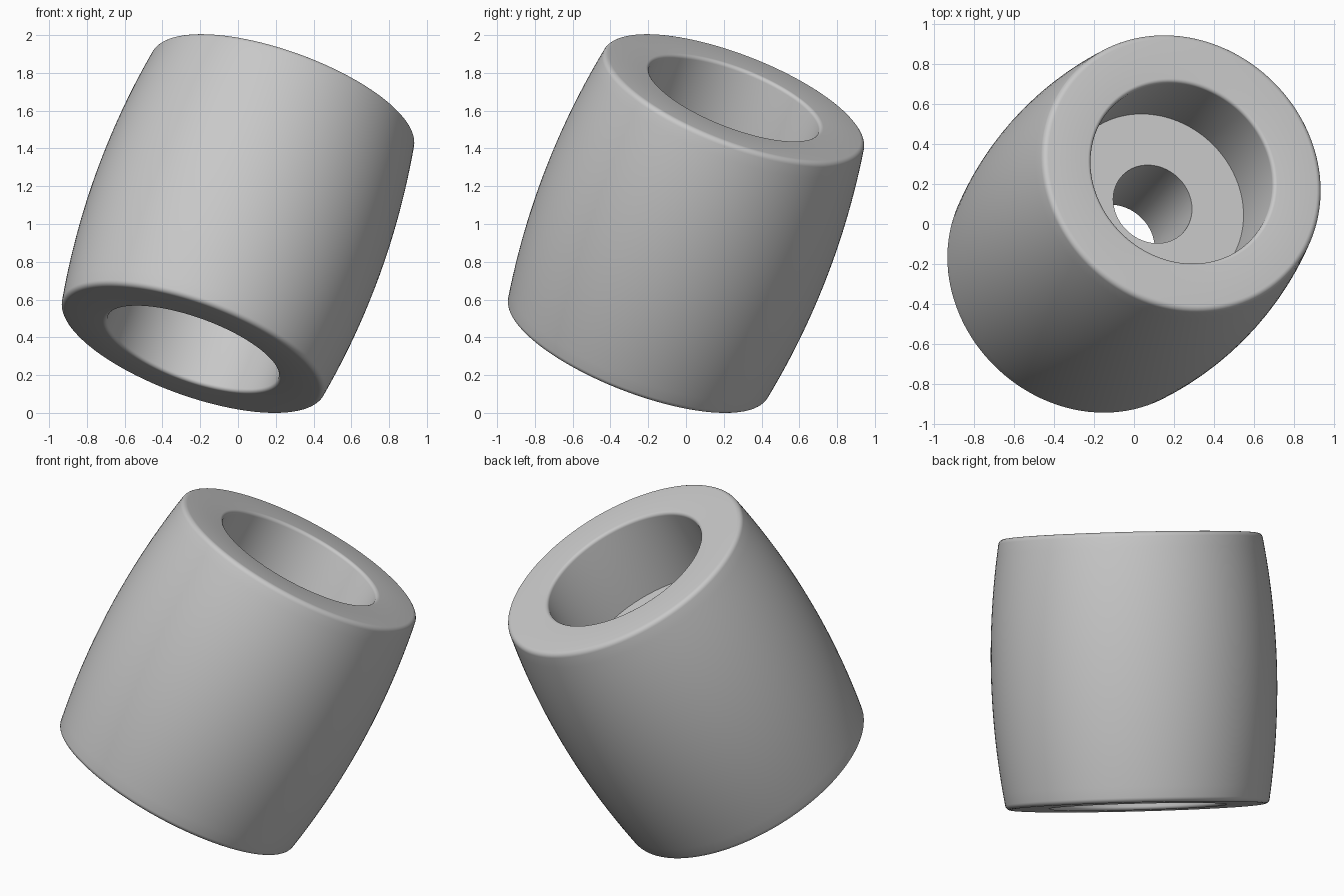
import bpy, bmesh, math
from mathutils import Vector, Matrix

cube = bpy.data.objects.get("Cube")
if cube:
    bpy.data.objects.remove(cube)

SEGMENTS = 128
HALF, END_R, MID_R = 0.755, 0.738, 0.798      # barrel half length and radii
BORE_R, HOLE_R, WEB = 0.48, 0.208, 0.29       # counterbore, through hole, half web
ROUND, RIM = 0.03, 0.02                       # edge rounding

# Grey material
grey = bpy.data.materials.new("plain_grey")
grey.use_nodes = True
colour = (0.58, 0.58, 0.58, 1)
grey.diffuse_color = colour
grey.node_tree.nodes["Principled BSDF"].inputs["Base Color"].default_value = colour


def arc(cx, cz, r, start, end, steps=6):
    """Points on a rounded corner, angles in degrees."""
    angles = [math.radians(start + (end - start) * i / steps) for i in range(steps + 1)]
    return [(cx + r * math.cos(a), cz + r * math.sin(a)) for a in angles]


# Upper half of the section, from the hole to the widest point of the barrel
upper = [(HOLE_R, WEB), (BORE_R, WEB)]
upper += arc(BORE_R + RIM, HALF - RIM, RIM, 180, 90)
upper += arc(END_R - ROUND, HALF - ROUND, ROUND, 90, 8)
top_r, top_z = upper[-1]
for i in range(11, -1, -1):
    t = i / 12
    upper.append((MID_R - (MID_R - top_r) * t * t, top_z * t))
lower = [(r, -z) for r, z in reversed(upper[:-1])]
section = upper + lower

# Lathe the closed section around the axis
bm = bmesh.new()
verts = [bm.verts.new((r, 0, z)) for r, z in section]
edges = [bm.edges.new((v, verts[i - 1])) for i, v in enumerate(verts)]
bmesh.ops.spin(bm, geom=verts + edges, cent=(0, 0, 0), axis=(0, 0, 1),
               angle=math.tau, steps=SEGMENTS, use_merge=True)
bmesh.ops.remove_doubles(bm, verts=bm.verts, dist=1e-5)
bmesh.ops.recalc_face_normals(bm, faces=bm.faces)

# Lean the roller and centre it above the ground
lean = Vector((0, 0, 1)).rotation_difference(Vector((0.321, 0.342, 0.883)))
bm.transform(Matrix.Translation((0, 0, 1)) @ lean.to_matrix().to_4x4())
lowest = min(v.co.z for v in bm.verts)
bmesh.ops.translate(bm, verts=bm.verts, vec=(0, 0, -lowest))

mesh = bpy.data.meshes.new("barrel_roller")
bm.to_mesh(mesh)
bm.free()
mesh.materials.append(grey)
roller = bpy.data.objects.new("barrel_roller", mesh)
bpy.context.collection.objects.link(roller)

bpy.ops.object.select_all(action="DESELECT")
roller.select_set(True)
bpy.context.view_layer.objects.active = roller
bpy.ops.object.shade_smooth_by_angle(angle=math.radians(35))
